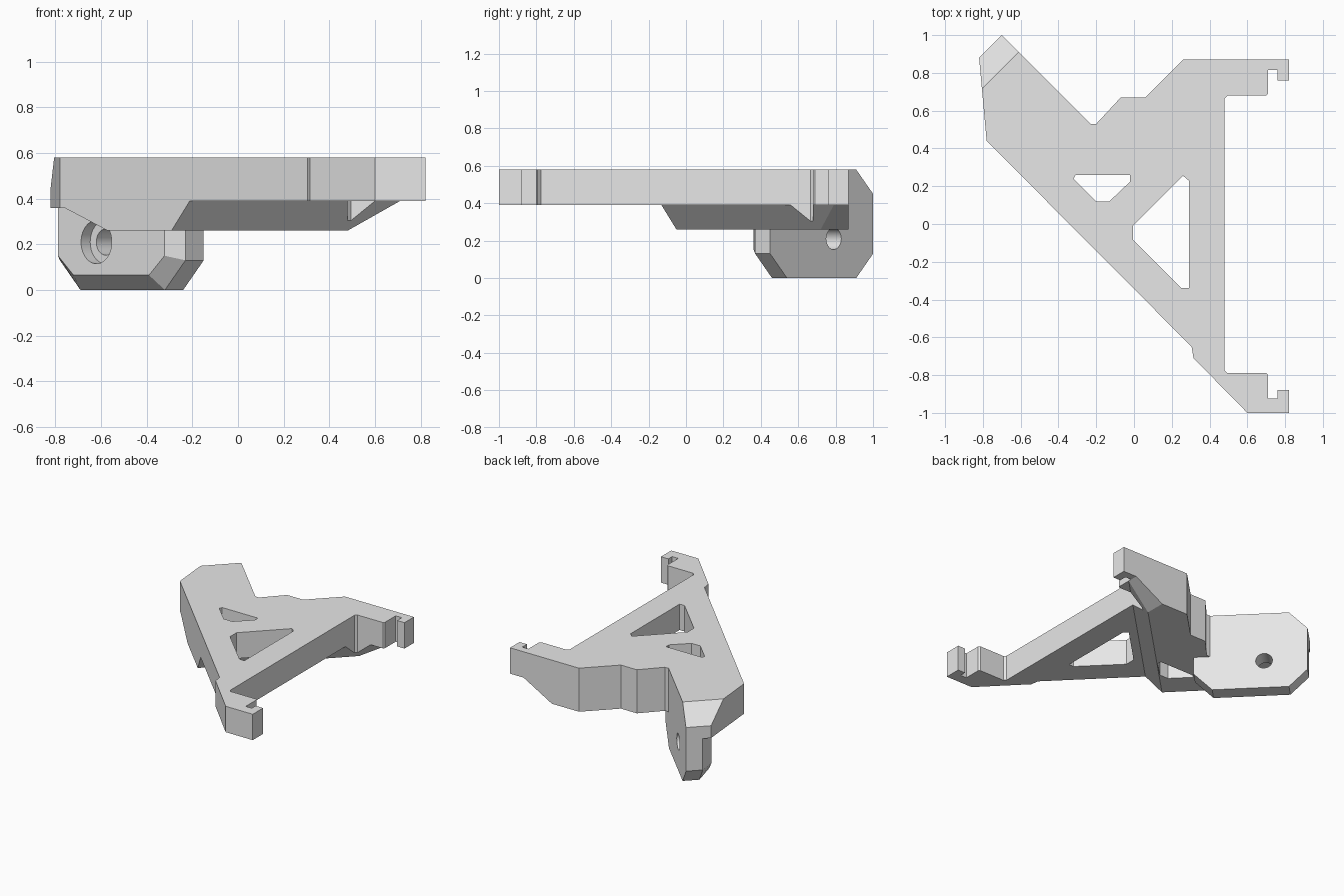
import bpy, bmesh, math
from mathutils import Vector, Matrix

cube = bpy.data.objects.get("Cube")
if cube:
    bpy.data.objects.remove(cube, do_unlink=True)

grey = bpy.data.materials.new("plain_grey")
grey.use_nodes = True
colour = (0.8, 0.8, 0.8, 1)
grey.diffuse_color = colour
grey.node_tree.nodes["Principled BSDF"].inputs["Base Color"].default_value = colour


def diag(u, s, z):
    """Point at u along the diagonal arm, s across it."""
    return Vector((s / 2 - u, s / 2 + u, z))


def add(name, bm):
    bmesh.ops.recalc_face_normals(bm, faces=bm.faces)
    mesh = bpy.data.meshes.new(name)
    bm.to_mesh(mesh)
    bm.free()
    mesh.materials.append(grey)
    ob = bpy.data.objects.new(name, mesh)
    bpy.context.collection.objects.link(ob)
    return ob


def loft(name, loops):
    """Closed solid skinned through matching loops of points."""
    bm = bmesh.new()
    rings = [[bm.verts.new(p) for p in loop] for loop in loops]
    for a, b in zip(rings, rings[1:]):
        for i in range(len(a)):
            j = (i + 1) % len(a)
            bm.faces.new((a[i], a[j], b[j], b[i]))
    bm.faces.new(rings[0])
    bm.faces.new(rings[-1])
    return add(name, bm)


def upright(name, outline, low=-0.2, high=1):
    return loft(name, [[(x, y, z) for x, y in outline] for z in (low, high)])


def across(name, profile, start, end):
    """Extrude a (u, z) profile across the diagonal arm."""
    return loft(name, [[diag(u, s, z) for u, z in profile] for s in (start, end)])


def bore(name, radius, start, end):
    bm = bmesh.new()
    a, b = diag(0.64, start, 0.21), diag(0.64, end, 0.21)
    turn = (b - a).to_track_quat('Z', 'Y').to_matrix().to_4x4()
    bmesh.ops.create_cone(bm, cap_ends=True, segments=40, radius1=radius, radius2=radius,
                          depth=(b - a).length, matrix=Matrix.Translation((a + b) / 2) @ turn)
    return add(name, bm)


def combine(ob, tool, operation):
    mod = ob.modifiers.new(tool.name, 'BOOLEAN')
    mod.operation, mod.solver, mod.object = operation, 'EXACT', tool
    bpy.context.view_layer.objects.active = ob
    bpy.ops.object.modifier_apply(modifier=mod.name)
    bpy.data.objects.remove(tool, do_unlink=True)


# Bracket outline: arm, rear clip, long bar, front clip, diagonal edge
bracket = upright("bracket", [
    (-0.70, 1.0), (-0.23, 0.53), (-0.20, 0.53), (-0.07, 0.67), (0.06, 0.67), (0.26, 0.87),
    (0.82, 0.87), (0.82, 0.76), (0.76, 0.76), (0.76, 0.815), (0.71, 0.815), (0.71, 0.69),
    (0.70, 0.68), (0.495, 0.68), (0.48, 0.665), (0.48, -0.775), (0.495, -0.79), (0.70, -0.79),
    (0.71, -0.80), (0.71, -0.925), (0.76, -0.925), (0.76, -0.88), (0.82, -0.88), (0.82, -1.0),
    (0.60, -1.0), (0.315, -0.71), (0.305, -0.65), (-0.78, 0.44), (-0.82, 0.88)])

# Side profile: thin plate, thick rib, bevelled arm end
combine(bracket, across("side_profile", [
    (-2, 0.39), (0.04, 0.39), (0.12, 0.26), (0.40, 0.26), (0.59, 0.36), (0.86, 0.36),
    (0.86, 0.436), (0.76, 0.58), (-2, 0.58)], -3, 3), 'INTERSECT')

# Rib tapering away under the rear clip
taper = [(0.374, 0.20), (0.71, 0.39), (1.2, 0.39), (1.2, 0.20)]
combine(bracket, loft("clip_taper", [[(x, y, z) for x, z in taper] for y in (-2, 2)]), 'DIFFERENCE')

# Lightening windows
combine(bracket, upright("small_window", [
    (-0.31, 0.26), (-0.02, 0.26), (-0.02, 0.225), (-0.13, 0.12), (-0.20, 0.12), (-0.32, 0.24)]),
    'DIFFERENCE')
combine(bracket, upright("large_window", [
    (0.26, 0.255), (0.29, 0.23), (0.29, -0.34), (0.25, -0.34), (-0.005, -0.085), (-0.005, -0.01)]),
    'DIFFERENCE')

# Mounting lug with bevelled inner rim
full = [(0.30, 0.42), (0.30, 0.13), (0.39, 0), (0.76, 0), (0.85, 0.13), (0.85, 0.42)]
inset = [(0.342, 0.42), (0.342, 0.15), (0.41, 0.065), (0.74, 0.065), (0.808, 0.15), (0.808, 0.42)]
lug = loft("mounting_lug", [[diag(u, s, z) for u, z in ring]
                            for s, ring in ((0.30, full), (0.14, full), (0.04, inset))])
combine(bracket, lug, 'UNION')

# Screw hole and its counterbore
combine(bracket, bore("screw_hole", 0.057, -0.1, 0.5), 'DIFFERENCE')
combine(bracket, bore("counterbore", 0.095, -0.1, 0.12), 'DIFFERENCE')

# Flat faces with a smooth bore
bpy.ops.object.select_all(action='DESELECT')
bracket.select_set(True)
bpy.context.view_layer.objects.active = bracket
bpy.ops.object.shade_smooth_by_angle(angle=math.radians(20))
